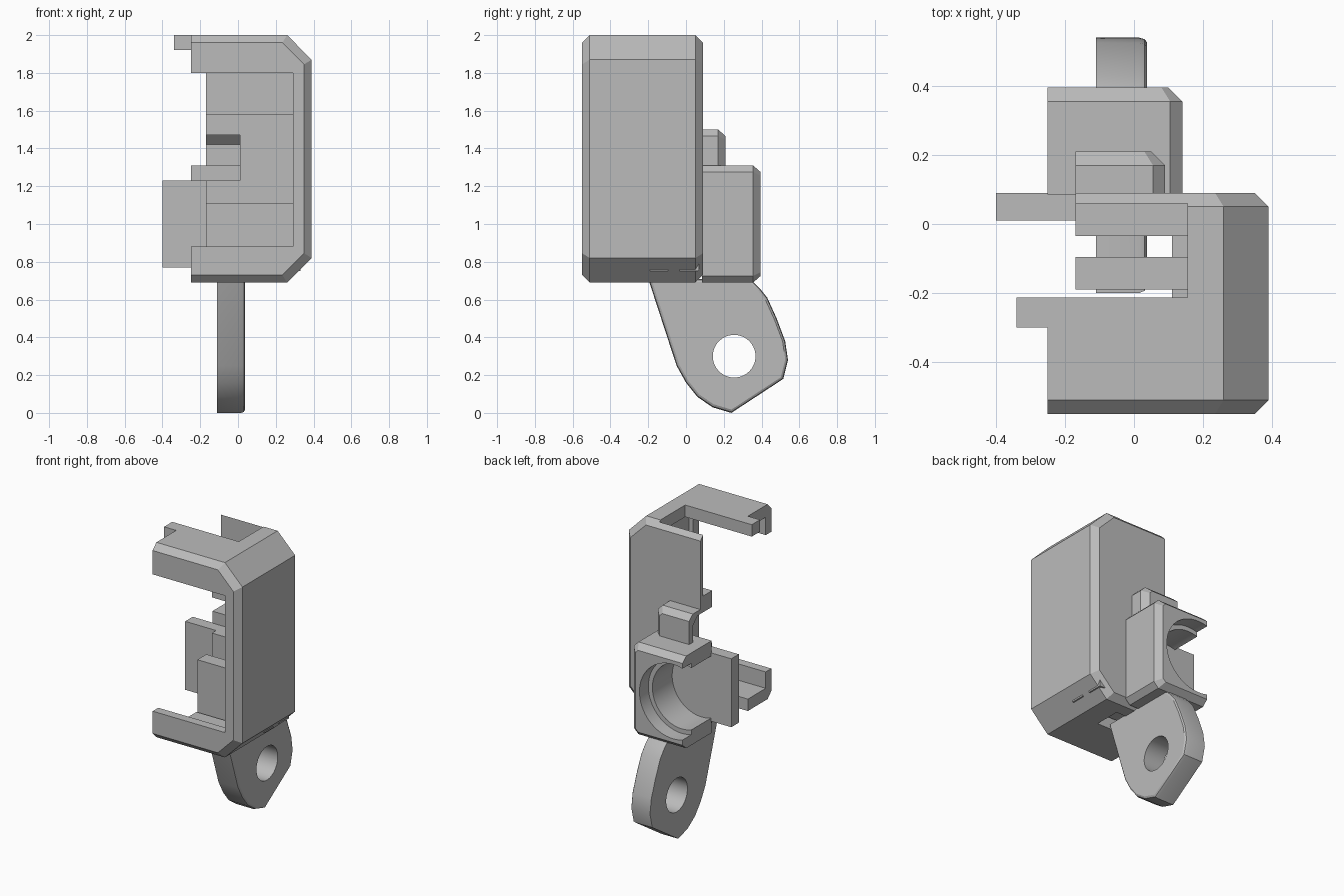
import bpy, bmesh
from mathutils import Matrix

if "Cube" in bpy.data.objects:
    bpy.data.objects.remove(bpy.data.objects["Cube"], do_unlink=True)

grey = bpy.data.materials.new("plain_grey")
grey.use_nodes = True
grey.diffuse_color = (0.5, 0.5, 0.5, 1)
grey.node_tree.nodes["Principled BSDF"].inputs["Base Color"].default_value = (0.5, 0.5, 0.5, 1)


def finish(name, bm):
    bmesh.ops.recalc_face_normals(bm, faces=bm.faces)
    mesh = bpy.data.meshes.new(name)
    bm.to_mesh(mesh)
    bm.free()
    mesh.materials.append(grey)
    obj = bpy.data.objects.new(name, mesh)
    bpy.context.collection.objects.link(obj)
    return obj


def loft(name, sections):
    """Join equal-sized outlines into a closed solid."""
    bm = bmesh.new()
    rings = [[bm.verts.new(p) for p in s] for s in sections]
    n = len(rings[0])
    for a, b in zip(rings, rings[1:]):
        for i in range(n):
            j = (i + 1) % n
            bm.faces.new((a[i], a[j], b[j], b[i]))
    bm.faces.new(rings[0])
    bm.faces.new(rings[-1])
    return finish(name, bm)


def box(name, x0, x1, y0, y1, z0, z1):
    outline = [(x0, z0), (x1, z0), (x1, z1), (x0, z1)]
    return loft(name, [[(x, y, z) for x, z in outline] for y in (y0, y1)])


def outline(y, x0, x1, z0, z1, c):
    """Rectangle with its two right-hand corners cut off."""
    return [(x, y, z) for x, z in ((x0, z0), (x1 - c, z0), (x1, z0 + c),
                                   (x1, z1 - c), (x1 - c, z1), (x0, z1))]


def cylinder(name, axis, centre, radius, depth):
    bm = bmesh.new()
    turn = Matrix.Rotation(1.5707963, 4, axis)
    bmesh.ops.create_cone(bm, cap_ends=True, segments=64, radius1=radius, radius2=radius,
                          depth=depth, matrix=Matrix.Translation(centre) @ turn)
    return finish(name, bm)


def bake(obj):
    graph = bpy.context.evaluated_depsgraph_get()
    obj.data = bpy.data.meshes.new_from_object(obj.evaluated_get(graph))
    obj.modifiers.clear()


def cut(obj, *cutters):
    for c in cutters:
        m = obj.modifiers.new("cut", 'BOOLEAN')
        m.operation = 'DIFFERENCE'
        m.solver = 'EXACT'
        m.object = c
        bake(obj)
    for c in cutters:
        bpy.data.objects.remove(c, do_unlink=True)


def recess():
    """Pocket with a sloping roof, open toward the missing half."""
    side = [(-0.1, 1.23), (0.17, 1.23), (0.17, 1.42), (0.12, 1.47), (-0.1, 1.47)]
    return loft("recess_cutter", [[(x, y, z) for y, z in side] for x in (-0.4, 0.01)])


# Housing: half shell with chamfered rims
shell = loft("housing_shell", [
    outline(-0.55, -0.25, 0.35, 0.73, 1.96, 0.115),
    outline(-0.51, -0.25, 0.39, 0.69, 2.0, 0.13),
    outline(0.05, -0.25, 0.39, 0.69, 2.0, 0.13),
    outline(0.09, -0.25, 0.35, 0.73, 1.96, 0.115)])
cavity = loft("cavity_cutter", [outline(y, -0.4, 0.32, 0.77, 1.92, 0.11) for y in (-0.49, 0.06)])
cut(shell, cavity,
    box("window_cutter", -0.4, 0.29, -0.7, -0.4, 0.88, 1.8),
    box("open_side_cutter", -0.4, -0.17, -0.213, 0.3, 0.5, 2.2),
    box("top_cutter", -0.4, 0.155, -0.213, 0.06, 1.7, 2.2),
    box("bottom_slot_cutter", -0.4, 0.11, -0.213, -0.035, 0.5, 0.8),
    box("notch_cutter", -0.4, -0.16, -0.3, -0.2, 0.5, 0.8),
    recess())

# Inner walls
thick_wall = box("inner_back_wall", -0.17, 0.33, -0.035, 0.07, 0.75, 1.58)
cut(thick_wall, recess())
box("inner_front_wall", -0.17, 0.33, -0.19, -0.095, 0.75, 1.11)

# Locating tab and closing plate
box("top_tab", -0.34, -0.24, -0.3, -0.213, 1.92, 2.0)
box("closing_plate", -0.4, -0.16, 0.01, 0.09, 0.77, 1.23)

# Rear block with stepped round socket
block = loft("rear_block", [
    outline(0.085, -0.25, 0.14, 0.69, 1.31, 0.035),
    outline(0.355, -0.25, 0.14, 0.69, 1.31, 0.035),
    outline(0.395, -0.25, 0.1, 0.725, 1.275, 0.02)])
cut(block,
    cylinder("socket_cutter", 'X', (-0.18, 0.25, 1.0), 0.22, 0.4),
    cylinder("socket_rim_cutter", 'X', (-0.18, 0.4, 1.0), 0.25, 0.2))

# Small rear bump above the block
bump = loft("rear_bump", [
    outline(0.08, -0.17, 0.09, 1.26, 1.5, 0.035),
    outline(0.17, -0.17, 0.09, 1.26, 1.5, 0.035),
    outline(0.21, -0.17, 0.05, 1.29, 1.465, 0.02)])
cut(bump, recess())

# Mounting lug with pivot hole
lug_side = [(-0.2, 0.71), (-0.05, 0.25), (0.0, 0.16), (0.06, 0.085), (0.14, 0.03),
            (0.24, 0.0), (0.515, 0.18), (0.54, 0.28), (0.525, 0.38), (0.48, 0.5),
            (0.43, 0.61), (0.39, 0.66), (0.34, 0.71)]


def lug_section(x, shrink):
    return [(x, 0.25 + (y - 0.25) * shrink, 0.35 + (z - 0.35) * shrink) for y, z in lug_side]


lug = loft("mounting_lug", [lug_section(-0.11, 1), lug_section(0.015, 1),
                            lug_section(0.031, 0.985), lug_section(0.038, 0.95)])
cut(lug, cylinder("pivot_cutter", 'Y', (-0.04, 0.255, 0.3), 0.113, 0.5))

# Smooth the curved parts, keep sharp edges
for part in (lug, block):
    bpy.ops.object.select_all(action='DESELECT')
    part.select_set(True)
    bpy.context.view_layer.objects.active = part
    bpy.ops.object.shade_smooth_by_angle(angle=0.5)
